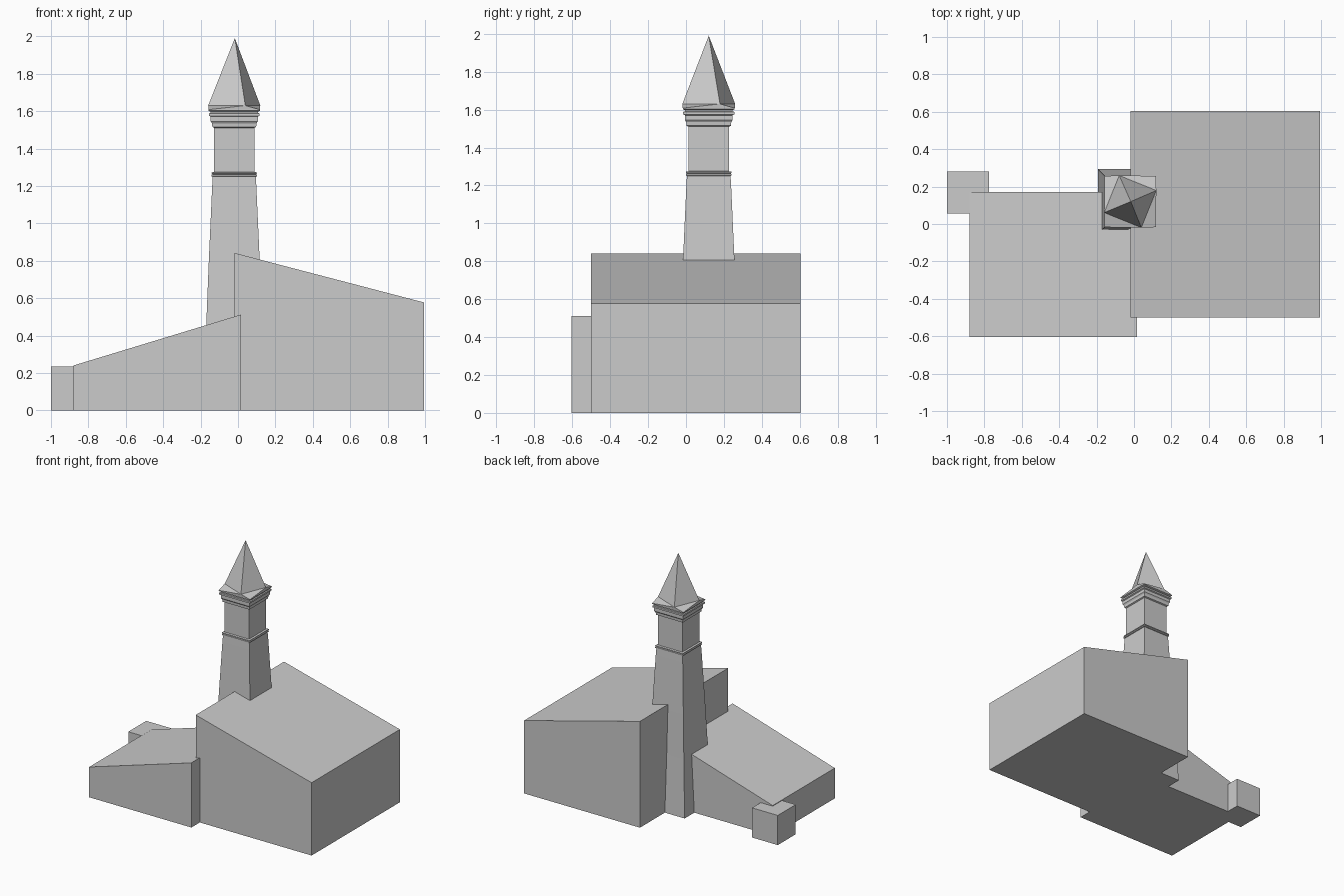
import bpy, math

if "Cube" in bpy.data.objects:
    bpy.data.objects.remove(bpy.data.objects["Cube"])

# single stone colour for the whole building
stone = bpy.data.materials.new("grey stone")
stone.diffuse_color = (0.6, 0.6, 0.6, 1)
stone.use_nodes = True
stone.node_tree.nodes["Principled BSDF"].inputs["Base Color"].default_value = stone.diffuse_color

CX, CY = -0.02, 0.12  # tower axis


def add_mesh(name, verts, faces):
    me = bpy.data.meshes.new(name)
    me.from_pydata(verts, [], faces)
    me.materials.append(stone)
    ob = bpy.data.objects.new(name, me)
    bpy.context.collection.objects.link(ob)
    return ob


def shed(name, x0, x1, y0, y1, z_left, z_right):
    """Block with a single-pitch roof sloping along x."""
    side = [(x0, 0), (x1, 0), (x1, z_right), (x0, z_left)]
    verts = [(x, y, z) for y in (y0, y1) for x, z in side]
    faces = [(0, 1, 2, 3), (7, 6, 5, 4)]
    faces += [(i, i + 4, (i + 1) % 4 + 4, (i + 1) % 4) for i in range(4)]
    return add_mesh(name, verts, faces)


def ring(half, z, turn=0.0):
    """Square ring around the tower axis, optionally turned."""
    r = half * math.sqrt(2)
    return [(CX + r * math.cos(a), CY + r * math.sin(a), z)
            for a in (math.radians(45 + turn + 90 * k) for k in range(4))]


def square_loft(name, profile):
    """Stack of square rings given as (half width, height)."""
    verts = [v for h, z in profile for v in ring(h, z)]
    n = len(profile)
    faces = [(3, 2, 1, 0), tuple(range(4 * n - 4, 4 * n))]
    for i in range(n - 1):
        for k in range(4):
            a, b = 4 * i + k, 4 * i + (k + 1) % 4
            faces.append((a, b, b + 4, a + 4))
    return add_mesh(name, verts, faces)


# main halls and the small annex
shed("tall_hall", -0.02, 0.995, -0.50, 0.605, 0.842, 0.577)
shed("low_hall", -0.88, 0.015, -0.605, 0.172, 0.24, 0.512)
shed("annex", -1.0, -0.775, 0.055, 0.28, 0.235, 0.235)

# tapering tower shaft, string course and belfry
square_loft("tower_shaft", [(0.173, 0), (0.15, 0.45), (0.136, 0.8),
                            (0.118, 1.2), (0.115, 1.25)])
square_loft("string_course", [(0.115, 1.25), (0.121, 1.252), (0.121, 1.26),
                              (0.115, 1.262), (0.121, 1.266), (0.121, 1.272),
                              (0.107, 1.275)])
square_loft("belfry", [(0.107, 1.27), (0.107, 1.515)])
square_loft("cornice", [(0.107, 1.51), (0.117, 1.515), (0.119, 1.535),
                        (0.126, 1.545), (0.126, 1.57), (0.135, 1.575),
                        (0.135, 1.588), (0.126, 1.59), (0.126, 1.597),
                        (0.137, 1.602), (0.137, 1.608)])

# spire with a slightly turned base, joined to the cornice by triangles
verts = ring(0.137, 1.608) + ring(0.107, 1.63, -22) + [(CX + 0.003, CY, 1.99)]
faces = [(3, 2, 1, 0)]
for k in range(4):
    n = (k + 1) % 4
    faces += [(k, n, 4 + n), (k, 4 + n, 4 + k), (4 + k, 4 + n, 8)]
add_mesh("spire", verts, faces)
